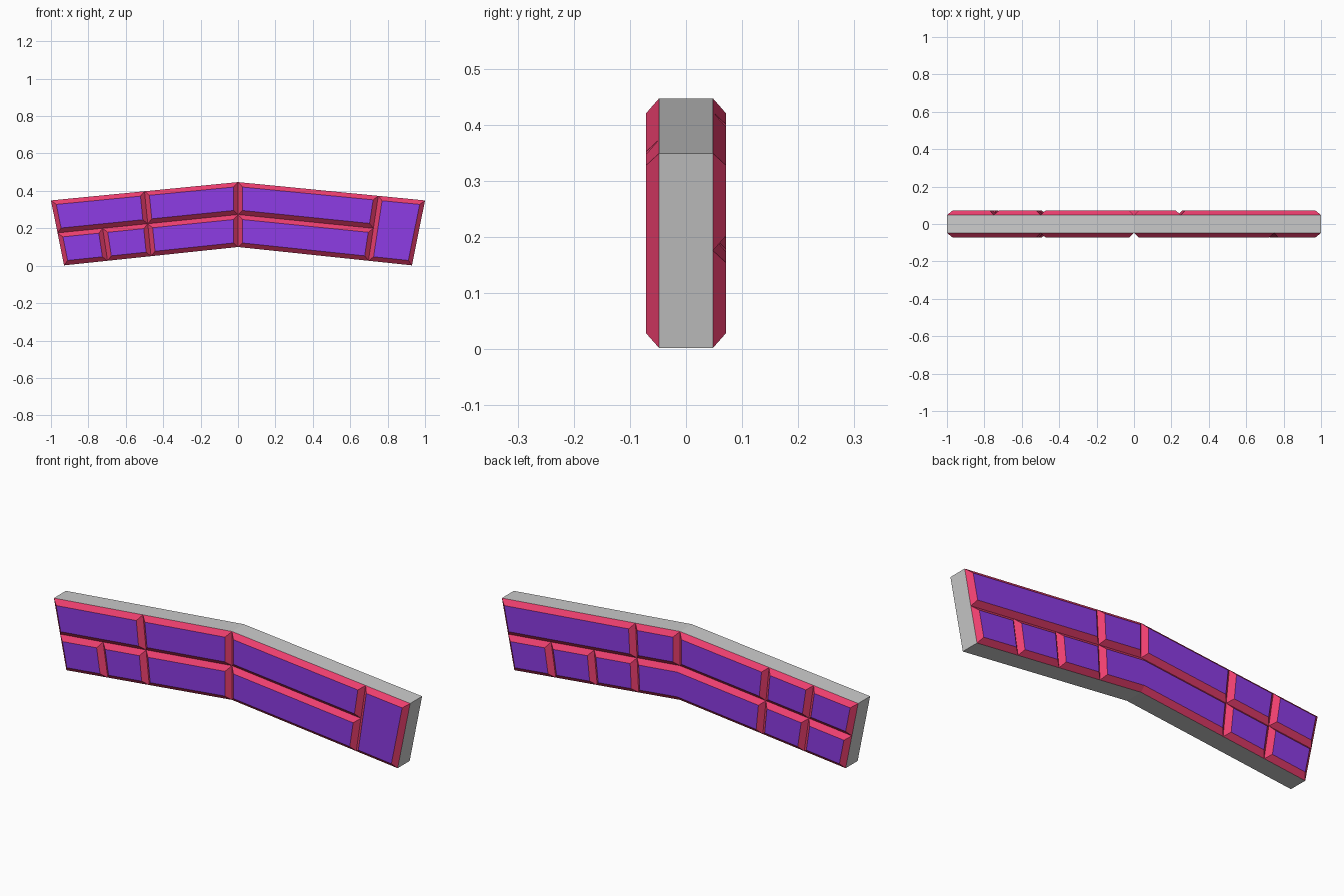
import bpy, bmesh
from mathutils import Vector

if "Cube" in bpy.data.objects:
    bpy.data.objects.remove(bpy.data.objects["Cube"])

CORE, FACE, BEVEL = 0.048, 0.071, 0.024


def material(name, rgb):
    m = bpy.data.materials.new(name)
    m.diffuse_color = (*rgb, 1)
    m.use_nodes = True
    m.node_tree.nodes["Principled BSDF"].inputs["Base Color"].default_value = m.diffuse_color
    return m


RED = material("red_edge", (0.85, 0.05, 0.16))
BLUE = material("blue_face", (0.27, 0.045, 0.78))


def bent(u, v):
    """Map wall coordinates (u -1..1 along, v 0..1 up) onto the bent wall."""
    return Vector((u * (0.93 + 0.07 * v), 0.1 + 0.347 * v - 0.098 * abs(u)))


def outline(u0, u1, v0, v1):
    """Counter-clockwise outline, with an extra point where it crosses the bend."""
    us = [u0, 0, u1] if u0 < 0 < u1 else [u0, u1]
    return [bent(u, v0) for u in us] + [bent(u, v1) for u in reversed(us)]


def inset(pts, d):
    out = []
    for i, p in enumerate(pts):
        a = (p - pts[i - 1]).normalized()
        b = (pts[(i + 1) % len(pts)] - p).normalized()
        na, nb = Vector((-a.y, a.x)), Vector((-b.y, b.x))
        out.append(p + (na + nb) * d / (1 + na.dot(nb)))
    return out


def build(name, loops, cap, mats=()):
    """Join two outlines with side faces, optionally capping the second one."""
    bm = bmesh.new()
    a, b = [[bm.verts.new(p) for p in loop] for loop in loops]
    n = len(a)
    for i in range(n):
        j = (i + 1) % n
        bm.faces.new((a[i], a[j], b[j], b[i]))
    if cap:
        bm.faces.new(b).material_index = 1
    me = bpy.data.meshes.new(name)
    bm.to_mesh(me)
    bm.free()
    for m in mats:
        me.materials.append(m)
    bpy.context.collection.objects.link(bpy.data.objects.new(name, me))


def brick(name, side, rect):
    base = outline(*rect)
    top = inset(base, BEVEL)
    if side > 0:
        base.reverse()
        top.reverse()
    build(name, [[(p.x, side * CORE, p.y) for p in base],
                 [(p.x, side * FACE, p.y) for p in top]], True, (RED, BLUE))


# grey core band
rim = outline(-1, 1, 0, 1)
build("wall_core", [[(p.x, y, p.y) for p in rim] for y in (CORE, -CORE)], False)

# brick courses: side, v range, joints along u
courses = [
    ("front_lower", -1, 0, 0.5, (-1, -0.75, -0.5, 0, 0.75)),
    ("front_upper", -1, 0.5, 1, (-1, -0.5, 0, 0.75)),
    ("front_end", -1, 0, 1, (0.75, 1)),
    ("back_lower", 1, 0, 0.5, (-1, -0.75, -0.5, 0.25, 0.5, 0.75, 1)),
    ("back_upper", 1, 0.5, 1, (-1, -0.75, -0.5, 0, 0.25, 1)),
]
for name, side, v0, v1, joints in courses:
    for i, (u0, u1) in enumerate(zip(joints, joints[1:])):
        brick(f"{name}_brick_{i + 1}", side, (u0, u1, v0, v1))
